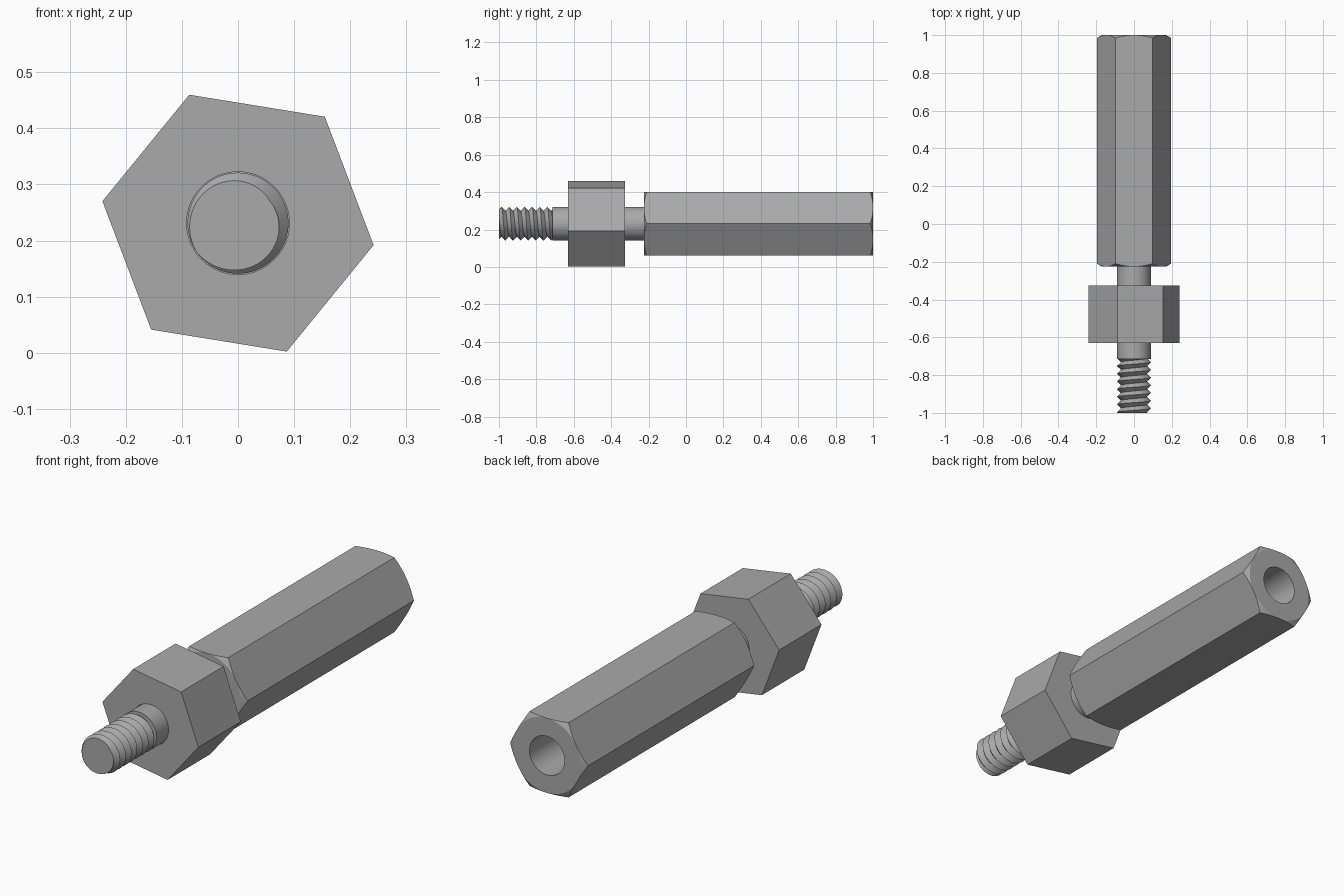
import bpy, bmesh
from math import cos, sin, pi, radians, tan

cube = bpy.data.objects.get("Cube")
if cube:
    bpy.data.objects.remove(cube)

AXIS_Z = 0.231
SEG = 72

steel = bpy.data.materials.new("grey steel")
steel.use_nodes = True
GREY = (0.4, 0.4, 0.4, 1)
steel.diffuse_color = GREY
steel.node_tree.nodes["Principled BSDF"].inputs["Base Color"].default_value = GREY


def polar(r, a, y):
    return (r * cos(a), y, AXIS_Z + r * sin(a))


def hex_radius(apothem, a, turn=0.0):
    """Distance from axis to hexagon edge, with a corner at angle 'turn'."""
    return apothem / cos((a - turn) % (pi / 3) - pi / 6)


def loft(name, rows, cap_first=False, cap_last=False, ring=False):
    """Skin rows of points; 'ring' joins the last row back to the first."""
    bm = bmesh.new()
    grid = [[bm.verts.new(p) for p in row] for row in rows]
    if cap_first:
        bm.faces.new(grid[0][:-1])
    if cap_last:
        bm.faces.new(grid[-1][:-1])
    for a, b in zip(grid, grid[1:] + (grid[:1] if ring else [])):
        for i in range(SEG):
            bm.faces.new((a[i], a[i + 1], b[i + 1], b[i]))
    bmesh.ops.remove_doubles(bm, verts=bm.verts, dist=1e-5)
    bmesh.ops.recalc_face_normals(bm, faces=bm.faces)
    mesh = bpy.data.meshes.new(name)
    bm.to_mesh(mesh)
    bm.free()
    mesh.materials.append(steel)
    obj = bpy.data.objects.new(name, mesh)
    bpy.context.collection.objects.link(obj)
    bpy.ops.object.select_all(action="DESELECT")
    obj.select_set(True)
    bpy.context.view_layer.objects.active = obj
    bpy.ops.object.shade_smooth_by_angle(angle=radians(25))
    return obj


angles = [2 * pi * i / SEG for i in range(SEG + 1)]


def circle(r, y):
    return [polar(r, a, y) for a in angles]


# Long hexagonal body: chamfered at both ends, blind bore at the back
FLAT, FRONT, BACK, BORE = 0.17, -0.225, 1.0, 0.088


def chamfer_edge(y, direction):
    row = []
    for a in angles:
        r = hex_radius(FLAT, a)
        row.append(polar(r, a, y + direction * (r - FLAT) * tan(pi / 6)))
    return row


loft("hex_body", [circle(FLAT, FRONT), chamfer_edge(FRONT, 1),
                  chamfer_edge(BACK, -1), circle(FLAT, BACK),
                  circle(BORE, BACK), circle(BORE, 0.4)],
     cap_first=True, cap_last=True)

# Hexagonal nut, slightly turned, with a through hole
TURN = radians(-9.2)


def nut_edge(y):
    # sample from the turned corner so the six edges stay crisp
    return [polar(hex_radius(0.212, a), a + TURN, y) for a in angles]


def nut_hole(y):
    return [polar(0.0915, a + TURN, y) for a in angles]


loft("nut", [nut_edge(-0.63), nut_edge(-0.325), nut_hole(-0.325), nut_hole(-0.63)],
     ring=True)

# Plain shank
CREST, ROOT, THREAD_END = 0.09, 0.069, -0.715
loft("shank", [circle(CREST, THREAD_END), circle(CREST, FRONT + 0.01)],
     cap_first=True, cap_last=True)

# Right-hand V thread: rows follow the helix and are trimmed flat at both ends
TIP, TURNS = -1.0, 7
PITCH = (THREAD_END - TIP) / TURNS
rows = []
for k in range(-2, 2 * TURNS + 1):
    row = []
    for i in range(SEG + 1):
        y = TIP + PITCH * (k / 2 + i / SEG)
        y = min(max(y, TIP), THREAD_END)
        phase = ((y - TIP) / PITCH - i / SEG) % 1
        r = ROOT + (CREST - ROOT) * abs(2 * phase - 1)
        row.append(polar(r, radians(215) - angles[i], y))
    rows.append(row)
loft("thread", rows, cap_first=True, cap_last=True)
